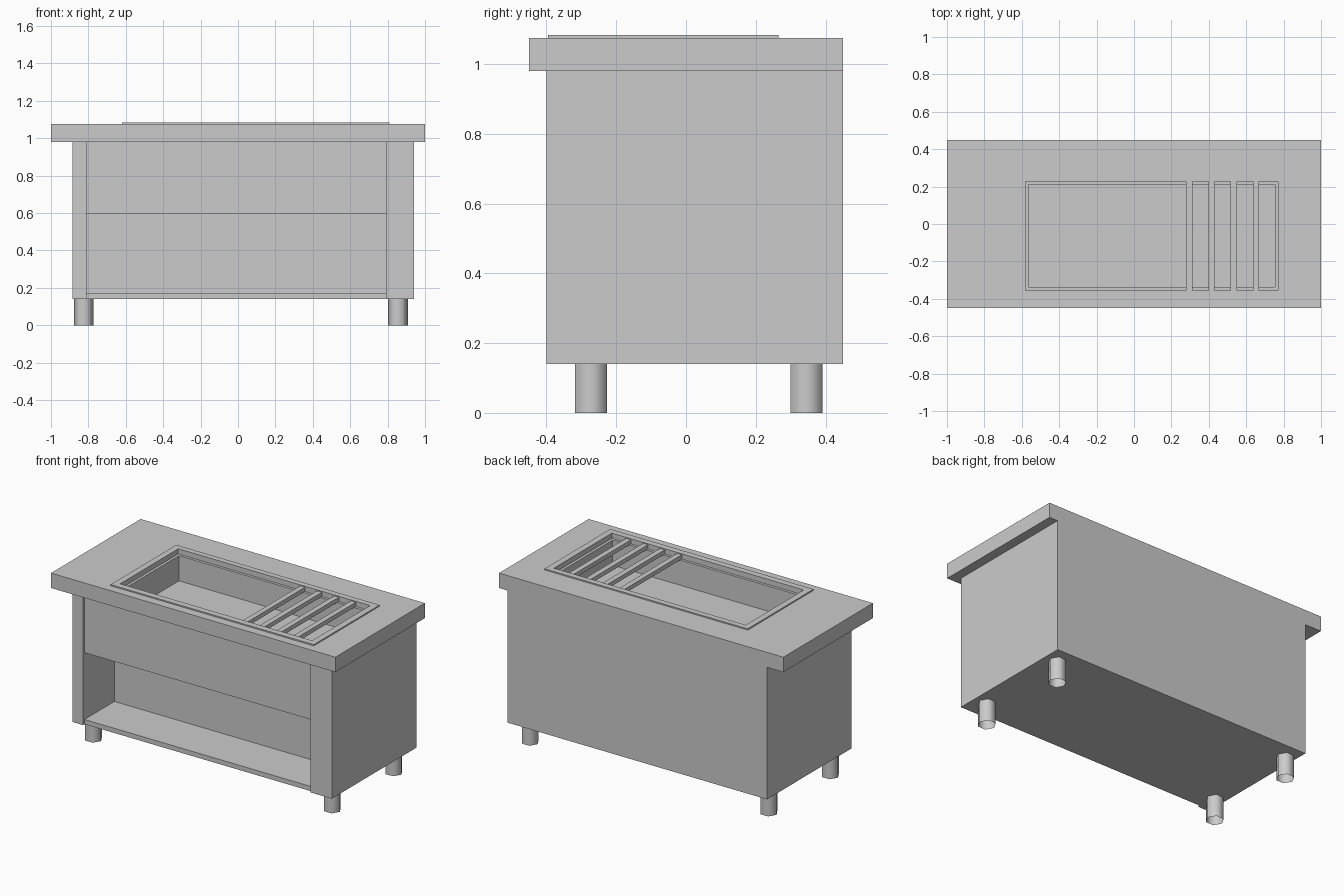
import bpy, bmesh, math

if "Cube" in bpy.data.objects:
    bpy.data.objects.remove(bpy.data.objects["Cube"])

# Single brushed grey metal
steel = bpy.data.materials.new("grey_steel")
steel.use_nodes = True
GREY = (0.6, 0.6, 0.6, 1)
steel.diffuse_color = GREY
steel.node_tree.nodes["Principled BSDF"].inputs["Base Color"].default_value = GREY


def finish(name, bm, fix_normals=True):
    if fix_normals:
        bmesh.ops.recalc_face_normals(bm, faces=bm.faces)
    mesh = bpy.data.meshes.new(name)
    bm.to_mesh(mesh)
    bm.free()
    mesh.materials.append(steel)
    obj = bpy.data.objects.new(name, mesh)
    bpy.context.collection.objects.link(obj)
    return obj


def prism(name, outline, z0, z1):
    """Extrude a plan outline from z0 up to z1."""
    bm = bmesh.new()
    face = bm.faces.new([bm.verts.new((x, y, z0)) for x, y in outline])
    top = bmesh.ops.extrude_face_region(bm, geom=[face])["geom"]
    verts = [v for v in top if isinstance(v, bmesh.types.BMVert)]
    bmesh.ops.translate(bm, verts=verts, vec=(0, 0, z1 - z0))
    return finish(name, bm)


def rect(x0, x1, y0, y1):
    return [(x0, y0), (x1, y0), (x1, y1), (x0, y1)]


def box(name, x0, x1, y0, y1, z0, z1):
    return prism(name, rect(x0, x1, y0, y1), z0, z1)


def cut(obj, cutter):
    """Subtract the cutter from the object, then discard it."""
    cutter.hide_render = True
    mod = obj.modifiers.new("cut", 'BOOLEAN')
    mod.operation = 'DIFFERENCE'
    mod.solver = 'EXACT'
    mod.object = cutter
    bpy.context.view_layer.objects.active = obj
    bpy.ops.object.modifier_apply(modifier=mod.name)
    bpy.data.objects.remove(cutter)


# Main dimensions
LEFT, RIGHT, FRONT, BACK = -0.885, 0.94, -0.40, 0.45
NICHE_L, NICHE_R, RECESS = -0.81, 0.79, -0.385
BOTTOM, UNDER, TOP = 0.14, 0.98, 1.075

# Cabinet body: front slightly recessed between two side posts
cabinet = prism("cabinet_body", [
    (LEFT, FRONT), (NICHE_L, FRONT), (NICHE_L, RECESS), (NICHE_R, RECESS),
    (NICHE_R, FRONT), (RIGHT, FRONT), (RIGHT, BACK), (LEFT, BACK)], BOTTOM, UNDER)
cut(cabinet, box("niche_cutter", NICHE_L, NICHE_R, -0.6, -0.085, 0.17, 0.595))

# Countertop slab
counter = box("countertop", -1, 1, -0.45, BACK, UNDER, TOP)

# Well for the basin through both slab and cabinet
for part in (counter, cabinet):
    cut(part, box("well_cutter", -0.59, 0.78, -0.365, 0.24, 0.87, 1.2))

# Basin: lofted rectangles forming raised rim, ledge, walls and floor
rim, mouth, well = (rect(-0.62, 0.81, -0.395, 0.265),
                    rect(-0.58, 0.77, -0.355, 0.228),
                    rect(-0.563, 0.753, -0.338, 0.211))
bm = bmesh.new()
loops = [[bm.verts.new((x, y, z)) for x, y in r] for r, z in (
    (rim, TOP), (rim, 1.083), (mouth, 1.083), (mouth, 1.05), (well, 1.05), (well, 0.89))]
for a, b in zip(loops, loops[1:]):
    for i in range(4):
        j = (i + 1) % 4
        bm.faces.new((a[i], a[j], b[j], b[i]))
bm.faces.new(loops[-1])
finish("basin", bm, fix_normals=False)

# Cross bars resting on the ledge
for i in range(4):
    x = 0.295 + i * 0.119
    box(f"cross_bar_{i + 1}", x - 0.017, x + 0.017, -0.355, 0.228, 1.05, 1.077)

# Legs: open six-sided tubes, smooth shaded
for side, x in (("right", -0.825), ("left", 0.855)):
    for end, y in (("front", -0.273), ("back", 0.345)):
        bpy.ops.mesh.primitive_cylinder_add(
            vertices=6, radius=0.053, depth=BOTTOM, end_fill_type='NOTHING',
            location=(x, y, BOTTOM / 2), rotation=(0, 0, math.pi / 2))
        leg = bpy.context.object
        leg.name = f"{end}_{side}_leg"
        leg.data.materials.append(steel)
        bpy.ops.object.shade_smooth()
